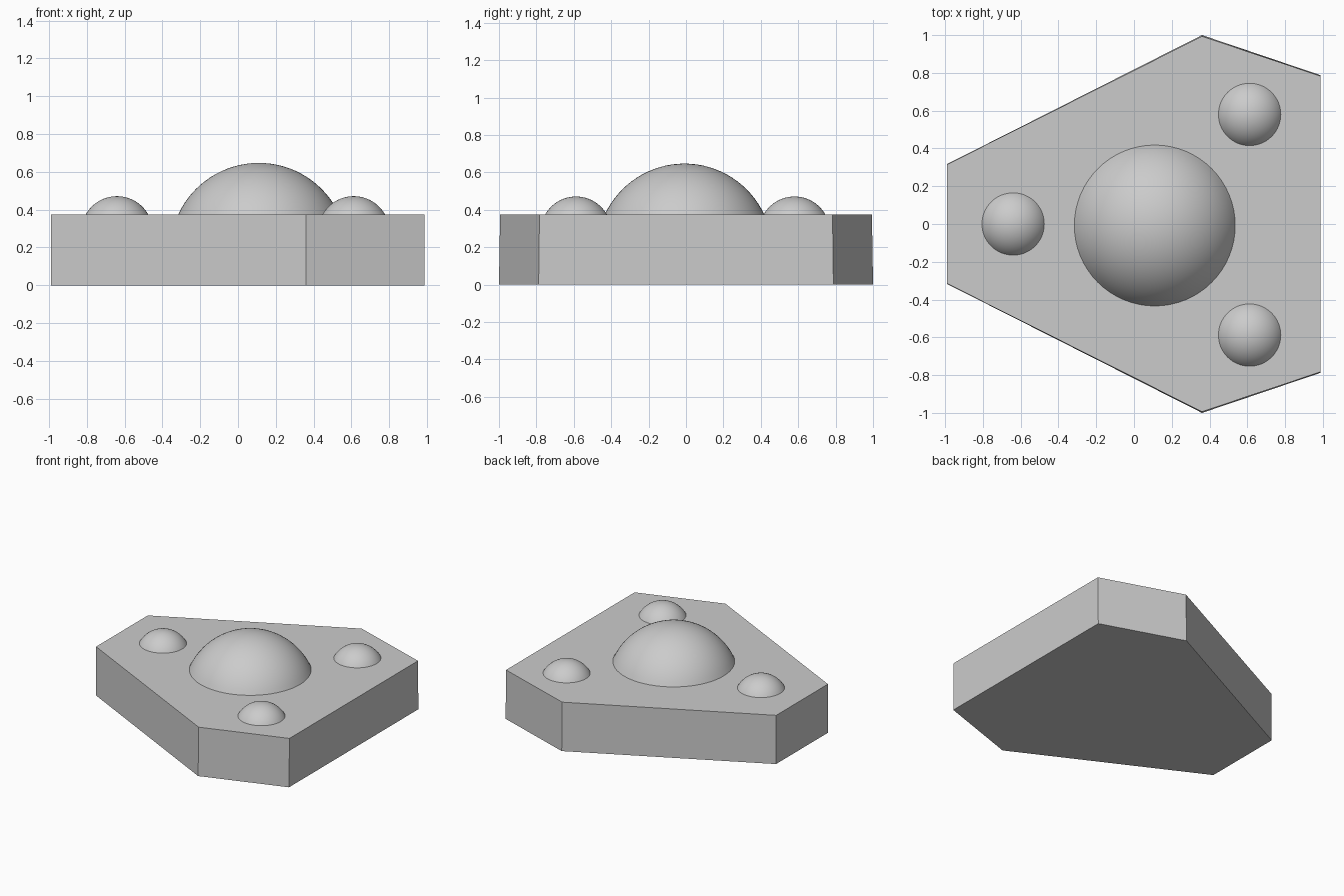
import bpy, bmesh
from math import sin, cos, acos, pi

cube = bpy.data.objects.get("Cube")
if cube:
    bpy.data.objects.remove(cube, do_unlink=True)

grey = bpy.data.materials.new("light_grey")
grey.use_nodes = True
colour = (0.6, 0.6, 0.6, 1)
grey.diffuse_color = colour
grey.node_tree.nodes["Principled BSDF"].inputs["Base Color"].default_value = colour

TOP = 0.375


def add_object(name, bm):
    bmesh.ops.recalc_face_normals(bm, faces=bm.faces)
    mesh = bpy.data.meshes.new(name)
    bm.to_mesh(mesh)
    bm.free()
    mesh.materials.append(grey)
    obj = bpy.data.objects.new(name, mesh)
    bpy.context.collection.objects.link(obj)
    return obj


def dome(name, x, y, radius, height, segments=64, rings=16):
    """Spherical cap resting on the base, with a closed underside."""
    ball = (radius ** 2 + height ** 2) / (2 * height)
    sweep = acos((ball - height) / ball)
    bm = bmesh.new()
    tip = bm.verts.new((x, y, TOP + height))
    loops = []
    for i in range(1, rings + 1):
        a = sweep * i / rings
        z = TOP + height - ball + ball * cos(a)
        loops.append([bm.verts.new((x + ball * sin(a) * cos(2 * pi * j / segments),
                                    y + ball * sin(a) * sin(2 * pi * j / segments), z))
                      for j in range(segments)])
    for j in range(segments):
        k = (j + 1) % segments
        bm.faces.new((tip, loops[0][j], loops[0][k]))
        for a, b in zip(loops, loops[1:]):
            bm.faces.new((a[j], b[j], b[k], a[k]))
    bm.faces.new(loops[-1])
    obj = add_object(name, bm)
    for face in obj.data.polygons:
        face.use_smooth = len(face.vertices) < 5


# Base: six-sided slab with a very slight draft
half = [(-0.99, 0.317), (0.36, 1.0), (0.987, 0.788)]
outline = half + [(x, -y) for x, y in reversed(half)]
bm = bmesh.new()
lower = [bm.verts.new((x, y, 0)) for x, y in outline]
upper = [bm.verts.new((x, y * 0.994, TOP)) for x, y in outline]
bm.faces.new(lower)
bm.faces.new(upper)
for i in range(len(outline)):
    k = (i + 1) % len(outline)
    bm.faces.new((lower[i], lower[k], upper[k], upper[i]))
add_object("base", bm)

# Domes
dome("main_dome", 0.11, -0.008, 0.426, 0.272)
dome("small_dome_right", -0.64, 0, 0.165, 0.096)
dome("small_dome_back", 0.612, 0.58, 0.165, 0.096)
dome("small_dome_front", 0.612, -0.588, 0.165, 0.096)
